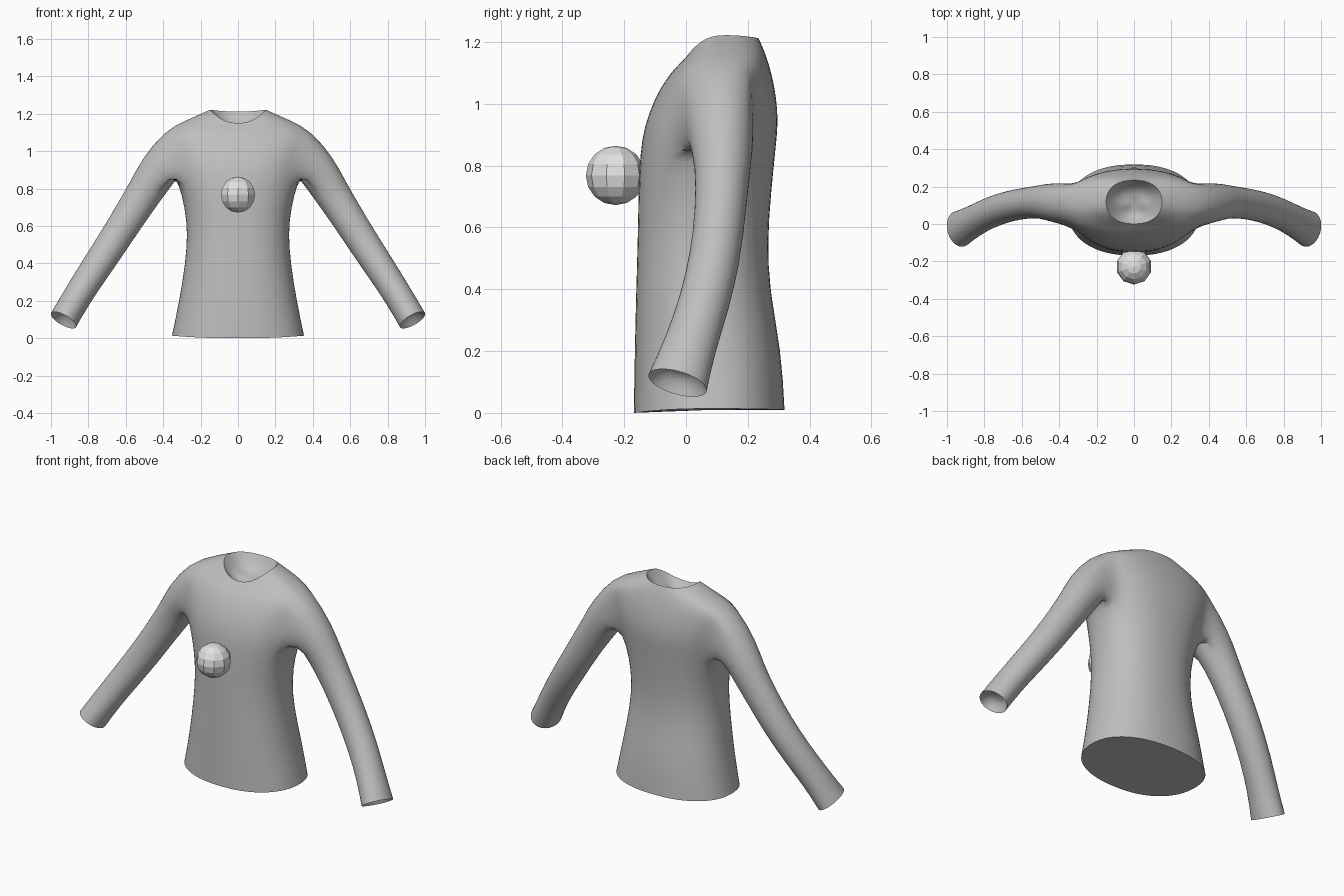
import bpy, bmesh, math
from mathutils import Vector

cube = bpy.data.objects.get("Cube")
if cube:
    bpy.data.objects.remove(cube)


def material(name, value):
    mat = bpy.data.materials.new(name)
    mat.use_nodes = True
    colour = (value, value, value, 1)
    mat.diffuse_color = colour
    mat.node_tree.nodes["Principled BSDF"].inputs["Base Color"].default_value = colour
    return mat


def add_object(name, bm, mat):
    mesh = bpy.data.meshes.new(name)
    bm.to_mesh(mesh)
    bm.free()
    mesh.materials.append(mat)
    obj = bpy.data.objects.new(name, mesh)
    bpy.context.collection.objects.link(obj)
    return obj


def bridge(bm, a, b):
    n = len(a)
    for i in range(n):
        bm.faces.new((a[i], a[(i + 1) % n], b[(i + 1) % n], b[i]))


def bowl(bm, loop, depth):
    # close an opening with a shallow hollow
    centre = sum((v.co for v in loop), Vector()) / len(loop)
    last = loop
    for size, sink in ((.75, .55), (.4, .9)):
        ring = [bm.verts.new(centre.lerp(v.co, size) + depth * sink) for v in loop]
        bridge(bm, last, ring)
        last = ring
    bm.faces.new(last)


grey = material("cloth grey", .52)
pale = material("ball grey", .75)

# Torso rings: half width, front y, back y, then z at front, side and back
TORSO = [
    (.355, -.17, .32, 0, .014, .01),
    (.315, -.167, .31, .2, .2, .2),
    (.283, -.162, .27, .4, .4, .4),
    (.27, -.157, .265, .56, .56, .56),
    (.285, -.155, .275, .7, .7, .7),
    (.32, -.15, .29, .84, .83, .85),
    (.345, -.135, .3, .93, .91, .94),
    (.37, -.105, .293, 1.01, .99, 1.02),
    (.39, -.075, .28, 1.065, 1.05, 1.09),
    (.395, -.045, .262, 1.105, 1.11, 1.15),
    (.28, -.022, .248, 1.128, 1.165, 1.185),
    (.15, 0, .235, 1.15, 1.222, 1.212),
]
SIDES, HALF_HOLE = 32, 3
HOLE_LOW, HOLE_HIGH = 5, 9

bm = bmesh.new()
rings = []
for w, yf, yb, zf, zs, zb in TORSO:
    ring = []
    for i in range(SIDES):
        a = 2 * math.pi * i / SIDES
        c, s = math.cos(a), math.sin(a)
        x = w * math.copysign(abs(c) ** .88, c)
        y = (yf + yb) / 2 + (yb - yf) / 2 * math.copysign(abs(s) ** .88, s)
        z = zs + ((zb if s > 0 else zf) - zs) * s * s
        ring.append(bm.verts.new((x, y, z)))
    rings.append(ring)


def in_hole(row, col):
    near = (col + HALF_HOLE) % (SIDES // 2) < 2 * HALF_HOLE
    return HOLE_LOW <= row < HOLE_HIGH and near


# Torso skin, leaving an armhole on each side
for r in range(len(rings) - 1):
    for i in range(SIDES):
        j = (i + 1) % SIDES
        if not in_hole(r, i):
            bm.faces.new((rings[r][i], rings[r][j], rings[r + 1][j], rings[r + 1][i]))
hem = bm.faces.new(rings[0][::-1])
bowl(bm, rings[-1], Vector((0, 0, -.09)))

# Sleeve path: centre x, y, z, then radius across and radius front to back
SLEEVE = [
    (.425, .115, .9, .108, .108),
    (.49, .12, .795, .097, .09),
    (.58, .112, .655, .089, .083),
    (.675, .095, .505, .085, .083),
    (.775, .06, .355, .081, .083),
    (.865, .012, .215, .077, .085),
    (.933, -.027, .097, .078, .1),
]


def armhole(side):
    # the hole border as a loop, counted around the sleeve axis
    base = 0 if side > 0 else SIDES // 2
    cols = [base + side * k for k in range(-HALF_HOLE, HALF_HOLE + 1)]
    rows = range(HOLE_LOW, HOLE_HIGH + 1)
    path = [(HOLE_LOW, c) for c in cols]
    path += [(r, cols[-1]) for r in rows[1:]]
    path += [(HOLE_HIGH, c) for c in cols[-2::-1]]
    path += [(r, cols[0]) for r in rows[-2:0:-1]]
    return [rings[r][c % SIDES] for r, c in path]


for side in (1, -1):
    last = armhole(side)
    n = len(last)
    points = [Vector(p[:3]) for p in SLEEVE]
    for k, p in enumerate(SLEEVE):
        t = points[min(k + 1, len(points) - 1)] - points[max(k - 1, 0)]
        t.normalize()
        depth = Vector((0, 1, 0))
        depth = (depth - t * depth.dot(t)).normalized()
        up = t.cross(depth)
        ring = []
        for i in range(n):
            # start the ring at the low front corner of the armhole
            a = 2 * math.pi * (i - HALF_HOLE) / n
            v = points[k] + depth * (p[4] * math.sin(a)) - up * (p[3] * math.cos(a))
            ring.append(bm.verts.new((side * v.x, v.y, v.z)))
        bridge(bm, last, ring)
        last = ring
    bowl(bm, last, Vector((-side * .03, .012, .05)))

bmesh.ops.recalc_face_normals(bm, faces=bm.faces)

# Keep the hem, neckline and cuffs crisp
crease = bm.edges.layers.float.new("crease_edge")
for e in bm.edges:
    if e in hem.edges or (len(e.link_faces) == 2 and e.calc_face_angle(0) > 1.2):
        e[crease] = 1
        e.smooth = False

shirt = add_object("shirt", bm, grey)
shirt.modifiers.new("soften", "SUBSURF").levels = 1
shirt.modifiers["soften"].render_levels = 1
bpy.ops.object.select_all(action="DESELECT")
shirt.select_set(True)
bpy.context.view_layer.objects.active = shirt
bpy.ops.object.modifier_apply(modifier="soften")
bpy.ops.object.shade_smooth_by_angle(angle=math.radians(50))

# Faceted ball in front of the chest
bm = bmesh.new()
bmesh.ops.create_uvsphere(bm, u_segments=10, v_segments=8, radius=.096)
ball = add_object("ball", bm, pale)
ball.location = (0, -.228, .768)
